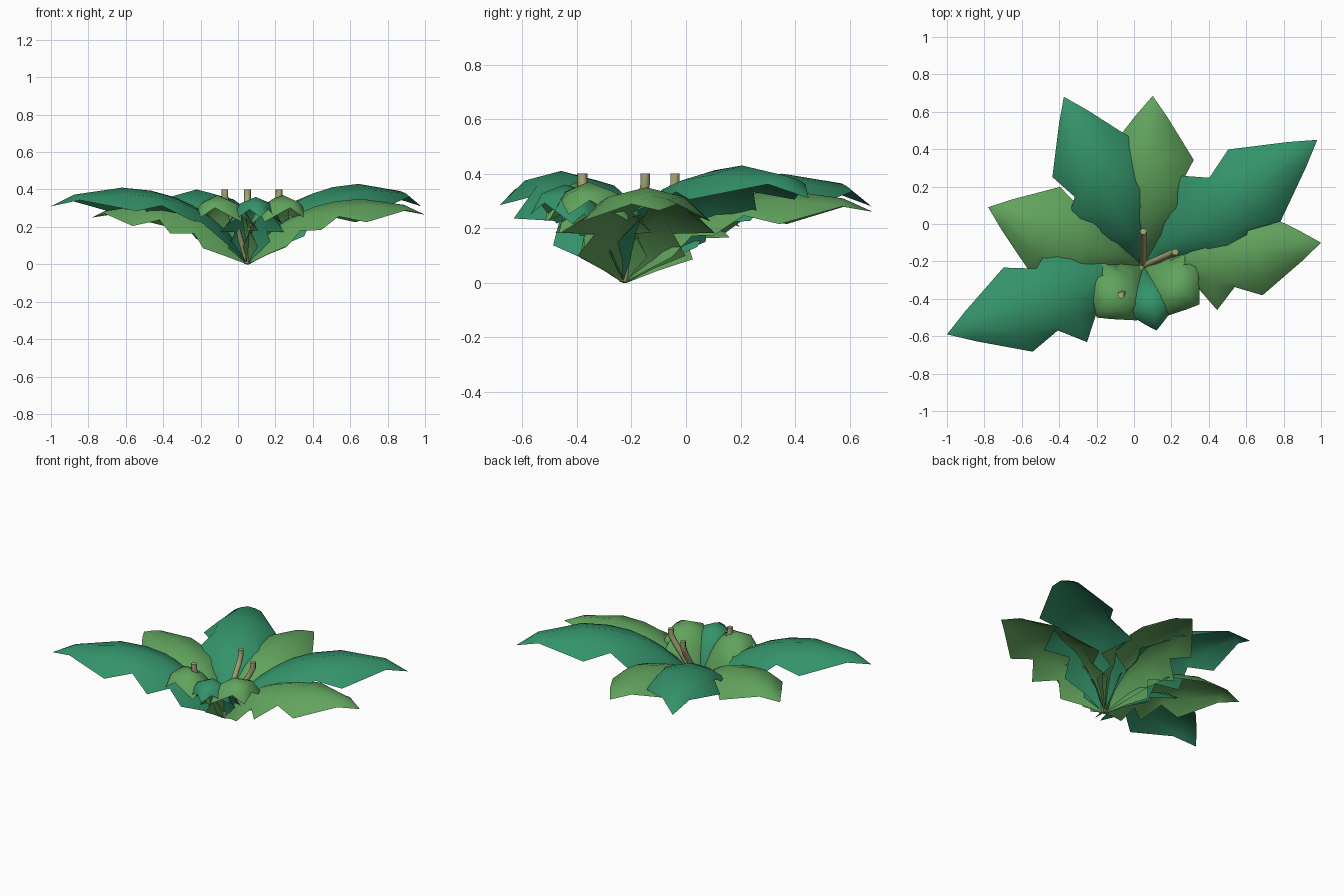
import bpy
from mathutils import Vector

if "Cube" in bpy.data.objects:
    bpy.data.objects.remove(bpy.data.objects["Cube"])

ROOT = Vector((0.05, -0.225, 0))


def material(name, rgb):
    m = bpy.data.materials.new(name)
    m.diffuse_color = (*rgb, 1)
    m.use_nodes = True
    m.node_tree.nodes["Principled BSDF"].inputs["Base Color"].default_value = m.diffuse_color
    return m


DARK = material("dark_green", (0.034, 0.29, 0.145))
LIGHT = material("light_green", (0.12, 0.37, 0.11))
STEM = material("stem_tan", (0.40, 0.40, 0.19))

# Shared leaf template: distance along, height fraction, inner half width,
# toothed edge half width, edge droop
ROWS = [
    (0.00, 0.00, 0.004, 0.008, 0.00),
    (0.10, 0.42, 0.030, 0.095, 0.095),
    (0.20, 0.64, 0.070, 0.200, 0.125),
    (0.28, 0.77, 0.100, 0.145, 0.09),
    (0.376, 0.88, 0.140, 0.285, 0.125),
    (0.49, 0.96, 0.150, 0.175, 0.08),
    (0.638, 1.00, 0.140, 0.238, 0.125),
    (0.88, 0.91, 0.050, 0.085, 0.03),
]


def leaf(name, mat, tip, peak, tip_z, width=1.0, fold=1.0):
    run = Vector((tip[0], tip[1], 0)) - Vector((ROOT.x, ROOT.y, 0))
    side = Vector((-run.y, run.x, 0)).normalized()
    verts, faces = [], []
    for t, h, inner, edge, droop in ROWS:
        spine = ROOT + run * t + Vector((0, 0, peak * h))
        for off, drop in ((edge, droop * fold), (inner, inner * 0.25), (0, 0),
                          (-inner, inner * 0.25), (-edge, droop * fold)):
            p = spine + side * off * width
            p.z = max(0, p.z - drop)
            verts.append(p)
    verts.append(Vector((tip[0], tip[1], tip_z)))
    last = len(verts) - 1
    for r in range(len(ROWS) - 1):
        for c in range(4):
            a = r * 5 + c
            faces.append((a, a + 5, a + 6, a + 1))
    faces += [(last - 5 + c, last, last - 4 + c) for c in range(4)]
    me = bpy.data.meshes.new(name)
    me.from_pydata(verts, [], faces)
    me.materials.append(mat)
    me.shade_smooth()
    ob = bpy.data.objects.new(name, me)
    bpy.context.collection.objects.link(ob)


# Large dark leaves
leaf("dark_leaf_left", DARK, (-1.0, -0.59), 0.41, 0.31)
leaf("dark_leaf_right", DARK, (0.98, 0.45), 0.43, 0.31)
leaf("dark_leaf_back", DARK, (-0.375, 0.68), 0.40, 0.28)

# Lower light leaves
leaf("light_leaf_left", LIGHT, (-0.78, 0.09), 0.33, 0.25)
leaf("light_leaf_right", LIGHT, (1.0, -0.10), 0.35, 0.265)
leaf("light_leaf_back", LIGHT, (0.10, 0.685), 0.34, 0.26)

# Short upright front leaves with folded edges
leaf("light_leaf_front_left", LIGHT, (-0.20, -0.50), 0.37, 0.25, 0.72, 1.15)
leaf("light_leaf_front_right", LIGHT, (0.35, -0.43), 0.37, 0.25, 0.75, 1.15)
leaf("dark_leaf_front", DARK, (0.12, -0.57), 0.36, 0.25, 0.6, 1.15)


# Thin stalks rising from the centre
def stalk(name, top):
    top = Vector(top)
    d = top - ROOT
    cu = bpy.data.curves.new(name, "CURVE")
    cu.dimensions = "3D"
    cu.bevel_depth = 0.019
    cu.bevel_resolution = 1
    cu.use_fill_caps = True
    sp = cu.splines.new("POLY")
    path = [(0.0, 0.01), (0.45, 0.18), (0.88, 0.31), (1.0, 0.36), (1.0, 0.40)]
    sp.points.add(len(path) - 1)
    for pt, (f, z) in zip(sp.points, path):
        pt.co = (ROOT.x + d.x * f, ROOT.y + d.y * f, z, 1)
    cu.materials.append(STEM)
    bpy.context.collection.objects.link(bpy.data.objects.new(name, cu))


stalk("stalk_back", (0.05, -0.04, 0.4))
stalk("stalk_right", (0.22, -0.15, 0.4))
stalk("stalk_front", (-0.07, -0.38, 0.4))
